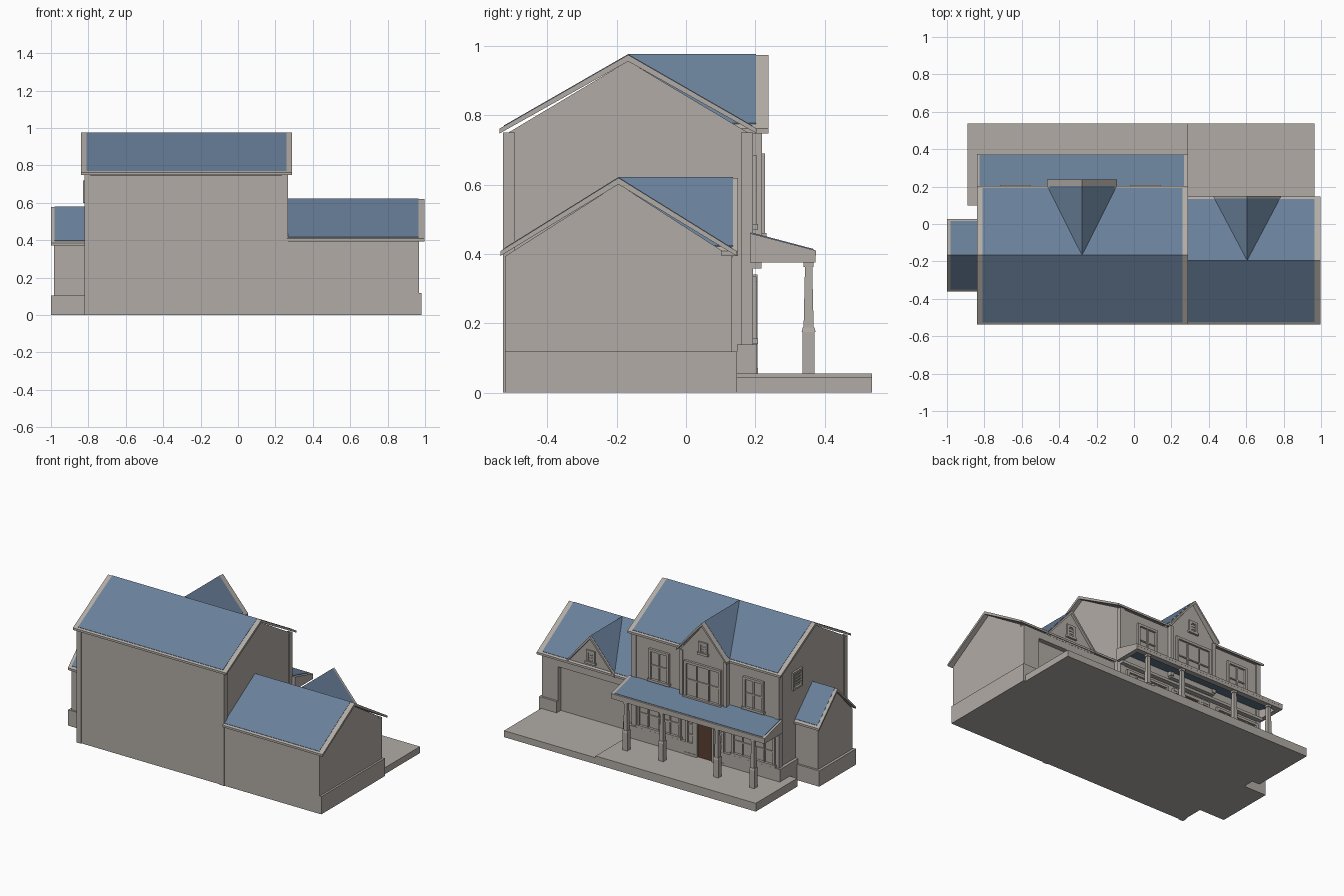
import bpy, bmesh, math
from mathutils import Matrix, Vector

if "Cube" in bpy.data.objects:
    bpy.data.objects.remove(bpy.data.objects["Cube"])


def material(name, rgb):
    m = bpy.data.materials.new(name)
    m.diffuse_color = (*rgb, 1)
    m.use_nodes = True
    m.node_tree.nodes["Principled BSDF"].inputs["Base Color"].default_value = m.diffuse_color
    return m


WALL = material("warm_grey", (.44, .41, .375))
BLUE = material("slate_blue", (.14, .215, .32))
BROWN = material("door_brown", (.10, .05, .032))


def finish(name, bm, mat):
    bmesh.ops.recalc_face_normals(bm, faces=bm.faces)
    me = bpy.data.meshes.new(name)
    bm.to_mesh(me)
    bm.free()
    me.materials.append(mat)
    ob = bpy.data.objects.new(name, me)
    bpy.context.collection.objects.link(ob)
    return ob


def boxes(name, items, mat=WALL):
    """Several boxes (x0, x1, y0, y1, z0, z1) in one object."""
    bm = bmesh.new()
    for x0, x1, y0, y1, z0, z1 in items:
        m = Matrix.Translation(((x0 + x1) / 2, (y0 + y1) / 2, (z0 + z1) / 2))
        m = m @ Matrix.Diagonal((x1 - x0, y1 - y0, z1 - z0, 1))
        bmesh.ops.create_cube(bm, size=1, matrix=m)
    return finish(name, bm, mat)


def prism(name, pts, a0, a1, axis, mat=WALL):
    """Profile of (u, z) points extruded along x or y from a0 to a1."""
    bm = bmesh.new()
    place = (lambda u, z: (a0, u, z)) if axis == 'x' else (lambda u, z: (u, a0, z))
    f = bm.faces.new([bm.verts.new(place(u, z)) for u, z in pts])
    ext = bmesh.ops.extrude_face_region(bm, geom=[f])
    d = Vector((a1 - a0, 0, 0) if axis == 'x' else (0, a1 - a0, 0))
    bmesh.ops.translate(bm, verts=[v for v in ext["geom"] if isinstance(v, bmesh.types.BMVert)], vec=d)
    return finish(name, bm, mat)


def gable_roof(name, c, half, ze, zr, a0, a1, axis, b0, b1):
    """Trimmed roof slab with blue covering between b0 and b1."""
    prism(name + "_trim", [(c - half, ze), (c, zr), (c + half, ze), (c + half, ze - .014),
                           (c, zr - .019), (c - half, ze - .014)], a0, a1, axis)
    k, t = 1 - .012 / half, .002
    zb = zr - (zr - ze) * k
    prism(name + "_covering", [(c - half * k, zb + t), (c, zr + t), (c + half * k, zb + t),
                               (c + half * k, zb - .004), (c, zr - .004), (c - half * k, zb - .004)],
          b0, b1, axis, BLUE)


def gable_body(name, c, half, z0, ztop, zr, a0, a1, axis):
    prism(name, [(c - half, z0), (c + half, z0), (c + half, ztop), (c, zr), (c - half, ztop)], a0, a1, axis)


def window(name, x, y, z0, z1, w, cols=2, rows=2, proj=.016):
    """Framed window on a wall facing +y."""
    f, m, x0, x1 = .016, .004, x - w / 2, x + w / 2
    b = [(x0, x0 + f, y, y + proj, z0, z1), (x1 - f, x1, y, y + proj, z0, z1),
         (x0, x1, y, y + proj, z1 - f, z1), (x0 - .006, x1 + .006, y, y + proj + .004, z0, z0 + f),
         (x0, x1, y - .01, y + .003, z0, z1)]
    for i in range(1, cols):
        u = x0 + w * i / cols
        b.append((u - m, u + m, y, y + proj * .7, z0, z1))
    for i in range(1, rows):
        v = z0 + (z1 - z0) * i / rows
        b.append((x0, x1, y, y + proj * .6, v - m, v + m))
    boxes(name, b)


def vent(name, x, y, z0, z1, w=.065):
    window(name, x, y, z0, z1, w, 1, 5, .01)


# ground slabs
boxes("porch_slab", [(-.89, .29, .10, .537, 0, .055)])
boxes("driveway_slab", [(.29, .965, .10, .537, 0, .043)])

# main block
CX = -.278
gable_body("main_walls", -.167, .355, 0, .745, .957, -.815, .262, 'x')
gable_roof("main_roof", -.167, .371, .762, .975, -.84, .29, 'x', -.81, .258)
boxes("corner_boards", [(x0, x0 + .034, y0, y0 + .034, 0, .75)
                        for x0 in (-.822, .233) for y0 in (-.528, .159)])
boxes("main_wainscot", [(-.835, -.36, .147, .205, 0, .138), (-.19, .285, .147, .205, 0, .138),
                        (-.835, -.80, .0, .205, 0, .138)])

# projecting bay with front gable
gable_body("bay_walls", CX, .168, .40, .752, .957, 0, .212, 'y')
gable_roof("bay_roof", CX, .186, .762, .975, -.167, .238, 'y', -.167, .202)
boxes("bay_corner_boards", [(CX + s * .162 - .012, CX + s * .162 + .012, .19, .219, .41, .75) for s in (-1, 1)])
window("bay_window", CX, .212, .445, .69, .27, 3, 2)
vent("bay_gable_vent", CX, .212, .755, .84)

# garage wing
GX = .605
prism("garage_walls", [(-.523, 0), (.103, 0), (.103, .41), (-.195, .602), (-.523, .393)], .25, .967, 'x')
boxes("garage_front_frame", [(.262, .36, .09, .133, 0, .395), (.85, .967, .09, .133, 0, .395),
                             (.262, .967, .09, .133, .345, .395)])
boxes("garage_wainscot", [(.94, .98, -.523, .147, 0, .118), (.85, .98, .10, .147, 0, .118),
                          (.262, .36, .10, .147, 0, .118)])
gable_roof("garage_roof", -.195, .341, .408, .62, .262, .998, 'x', .262, .965)
gable_body("garage_gable_wall", GX, .16, .39, .415, .602, 0, .134, 'y')
gable_roof("garage_gable_roof", GX, .18, .408, .62, -.195, .15, 'y', -.195, .135)
vent("garage_gable_vent", GX, .133, .43, .52)

# side bump-out
gable_body("side_room_walls", -.167, .18, 0, .372, .56, -.983, -.80, 'x')
gable_roof("side_room_roof", -.167, .195, .385, .578, -1, -.815, 'x', -.98, -.815)
boxes("side_room_base", [(-1, -.80, -.36, .026, 0, .105)])
boxes("side_vent", [(-.828, -.80, -.05, -.038, .60, .72), (-.828, -.80, .038, .05, .60, .72),
                    (-.828, -.80, -.05, .05, .60, .612), (-.828, -.80, -.05, .05, .708, .72)]
      + [(-.822, -.80, -.05, .05, .63 + i * .02, .638 + i * .02) for i in range(4)])

# porch roof: sloping sheet, beam and closed ends
prism("porch_roof_trim", [(.185, .46), (.375, .41), (.375, .395), (.185, .445)], -.84, .29, 'x')
prism("porch_roof_covering", [(.185, .463), (.368, .4145), (.368, .408), (.185, .456)], -.825, .268, 'x', BLUE)
prism("porch_ceiling", [(.185, .445), (.37, .396), (.37, .393), (.185, .442)], -.83, .28, 'x', BLUE)
boxes("porch_beam", [(-.84, .29, .338, .374, .375, .41), (-.82, .27, .187, .218, .358, .376)])
for n, a in (("left", -.84), ("right", .26)):
    prism("porch_end_" + n, [(.185, .375), (.374, .375), (.374, .41), (.185, .459)], a, a + .03, 'x')

# porch columns: square pier, cap, tapering shaft, top block
for i, off in enumerate((-.468, -.203, .203, .468)):
    bm = bmesh.new()
    for z0, z1, w0, w1 in ((.05, .175, .034, .034), (.175, .188, .04, .034),
                           (.188, .362, .029, .021), (.362, .377, .029, .029)):
        m = Matrix.Translation((CX + off, .354, (z0 + z1) / 2)) @ Matrix.Rotation(math.pi / 4, 4, 'Z')
        bmesh.ops.create_cone(bm, cap_ends=True, segments=4, radius1=w0 / math.sqrt(2),
                              radius2=w1 / math.sqrt(2), depth=z1 - z0, matrix=m)
    finish("porch_column_%d" % (i + 1), bm, WALL)

# front windows
for n, x in (("right", .06), ("left", -.635)):
    window("upper_window_" + n, x, .188, .47, .685, .15, 2, 2)
    window("lower_window_" + n, x, .188, .14, .335, .32, 4, 2)

# entrance
boxes("front_door", [(CX - .055, CX + .055, .18, .194, .055, .32)], BROWN)
boxes("door_frame", [(CX + s * .062 - .008, CX + s * .062 + .008, .18, .206, .055, .335) for s in (-1, 1)]
      + [(CX - .14, CX + .14, .18, .206, .32, .34)])
for n, s in (("left", -1), ("right", 1)):
    window("sidelight_" + n, CX + s * .105, .188, .055, .325, .07, 1, 4)
